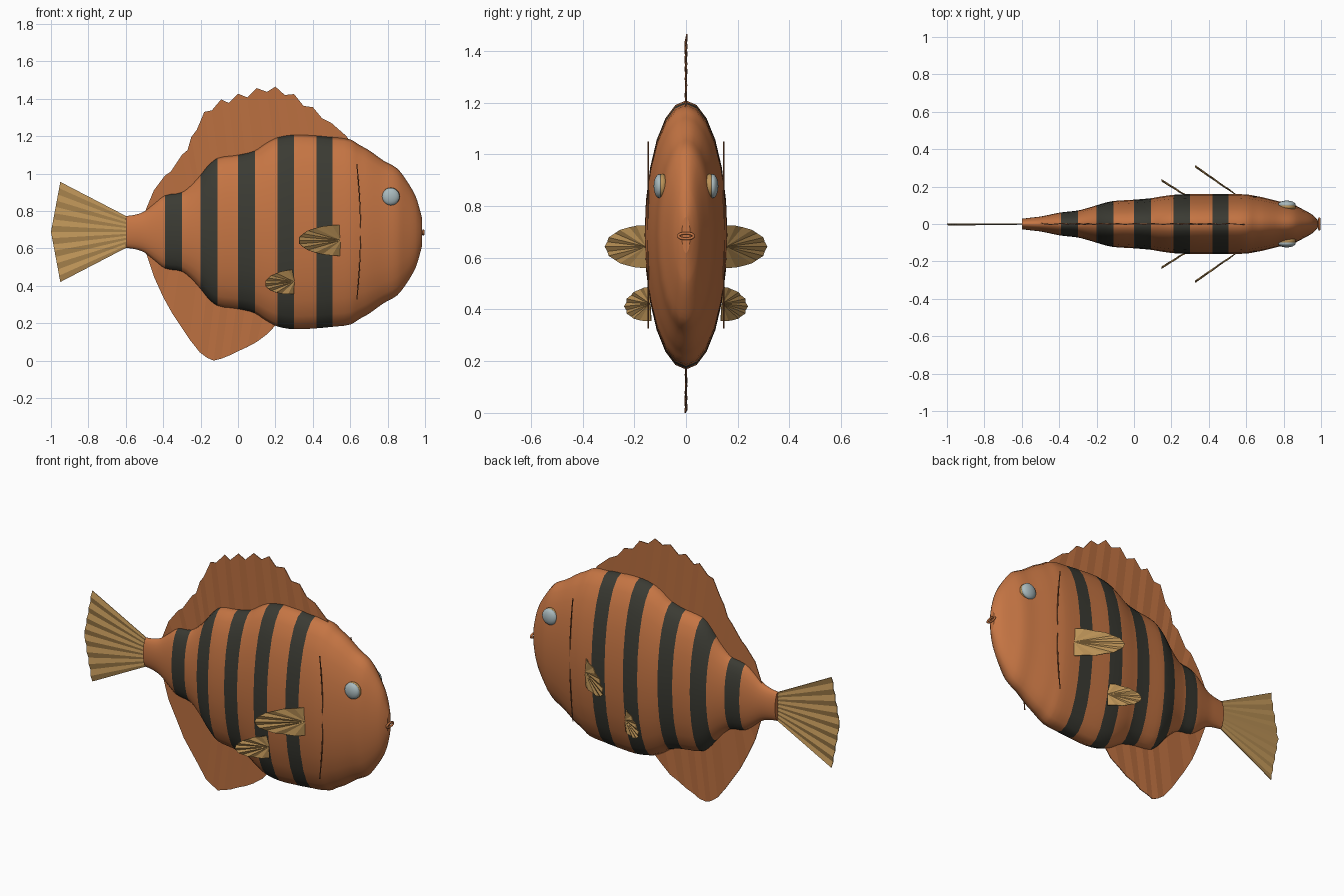
import bpy, bmesh, math
from mathutils import Vector, Matrix

if "Cube" in bpy.data.objects:
    bpy.data.objects.remove(bpy.data.objects["Cube"])

CZ = 0.688  # height of the body axis


def material(name, rgb):
    m = bpy.data.materials.new(name)
    m.diffuse_color = (*rgb, 1)
    m.use_nodes = True
    m.node_tree.nodes["Principled BSDF"].inputs["Base Color"].default_value = m.diffuse_color
    return m


ORANGE = material("body orange", (0.56, 0.178, 0.057))
DARK = material("stripe charcoal", (0.043, 0.043, 0.033))
FIN = material("fin orange", (0.50, 0.162, 0.052))
TAN = material("fin tan", (0.50, 0.29, 0.095))
SILVER = material("eye silver", (0.40, 0.49, 0.51))
BROWN = material("gill brown", (0.24, 0.085, 0.03))


def add_object(name, bm, mats, smooth=False):
    bmesh.ops.recalc_face_normals(bm, faces=bm.faces)
    me = bpy.data.meshes.new(name)
    bm.to_mesh(me)
    bm.free()
    for m in mats:
        me.materials.append(m)
    for p in me.polygons:
        p.use_smooth = smooth and len(p.vertices) < 5
    ob = bpy.data.objects.new(name, me)
    bpy.context.collection.objects.link(ob)
    return ob


def mirror(ob):
    mod = ob.modifiers.new("other side", 'MIRROR')
    mod.use_axis = (False, True, False)
    mod.use_mirror_merge = False


def strip(name, inner, outer, mat, both_sides=False):
    """Thin pleated sheet between two rows of points."""
    bm = bmesh.new()
    a = [bm.verts.new(p) for p in inner]
    b = [bm.verts.new(p) for p in outer]
    for i in range(len(a) - 1):
        bm.faces.new((a[i], a[i + 1], b[i + 1], b[i]))
    ob = add_object(name, bm, [mat])
    mod = ob.modifiers.new("thickness", 'SOLIDIFY')
    mod.thickness, mod.offset = 0.004, 0
    if both_sides:
        mirror(ob)
    return ob


# Body: elliptical rings (x, half height, half width), smoothed between stations
stations = [
    (-.60, .085, .028), (-.55, .092, .034), (-.50, .110, .040), (-.45, .150, .050),
    (-.39, .195, .062), (-.30, .212, .072), (-.25, .250, .085), (-.20, .305, .100),
    (-.16, .355, .112), (-.11, .395, .123), (0, .412, .130), (.09, .435, .138),
    (.15, .475, .148), (.21, .505, .156), (.30, .520, .160), (.42, .515, .160),
    (.505, .507, .160), (.60, .495, .158), (.65, .465, .150), (.70, .437, .140),
    (.78, .380, .120), (.85, .340, .105), (.90, .277, .080), (.95, .190, .052),
    (.972, .120, .033), (.985, .070, .016)]
stripes = [(-.39, -.30), (-.20, -.11), (0, .09), (.21, .30), (.42, .505)]
S = [Vector(s) for s in stations]


def half_height(x):
    for p, q in zip(S, S[1:]):
        if p.x <= x <= q.x:
            return p.y + (q.y - p.y) * (x - p.x) / (q.x - p.x)
    return S[0].y


rings = []
for i in range(len(S) - 1):
    p, q = S[i], S[i + 1]
    o, r = S[max(i - 1, 0)], S[min(i + 2, len(S) - 1)]
    dx = q.x - p.x
    m0, m1 = (q - o) * (dx / (q.x - o.x)), (r - p) * (dx / (r.x - p.x))
    for k in range(3):
        t = k / 3
        v = (p * (2*t**3 - 3*t**2 + 1) + m0 * (t**3 - 2*t**2 + t)
             + q * (3*t**2 - 2*t**3) + m1 * (t**3 - t**2))
        rings.append(v)
rings.append(S[-1])

N = 24
bm = bmesh.new()
loops = [[bm.verts.new((x, w * math.sin(2*math.pi*j/N), CZ + h * math.cos(2*math.pi*j/N)))
          for j in range(N)] for x, h, w in rings]
for a, b in zip(loops, loops[1:]):
    for j in range(N):
        f = bm.faces.new((a[j], a[(j+1) % N], b[(j+1) % N], b[j]))
        x = f.calc_center_median().x
        f.material_index = int(any(lo < x < hi for lo, hi in stripes))
bm.faces.new(loops[0])
bm.faces.new(loops[-1])
add_object("body", bm, [ORANGE, DARK], smooth=True)

# Dorsal and anal fins: outline points joined to a line inside the body
dorsal = [(-.50, .79), (-.45, .91), (-.39, .99), (-.36, 1.01), (-.30, 1.10), (-.27, 1.125),
          (-.25, 1.195), (-.22, 1.235), (-.18, 1.33), (-.14, 1.338), (-.09, 1.397),
          (-.05, 1.378), (0, 1.427), (.05, 1.407), (.10, 1.457), (.155, 1.437), (.20, 1.465),
          (.25, 1.42), (.30, 1.425), (.35, 1.362), (.40, 1.355), (.45, 1.295), (.50, 1.27),
          (.58, 1.20)]
anal = [(-.49, .57), (-.45, .45), (-.40, .34), (-.35, .25), (-.26, .115), (-.205, .045),
        (-.165, .015), (-.13, 0), (-.09, .01), (-.045, .028), (0, .05), (.05, .073),
        (.10, .10), (.16, .145), (.21, .20)]
for name, outline, side in (("dorsal_fin", dorsal, 1), ("anal_fin", anal, -1)):
    outer = [(x, .003 * (-1)**i, z) for i, (x, z) in enumerate(outline)]
    inner = [(x + .04, 0, CZ + side * (half_height(x + .04) - .035)) for x, z in outline]
    strip(name, inner, outer, FIN)

# Tail fin: pleated fan
inner, outer = [], []
for i in range(17):
    t = i / 8 - 1
    y = .004 * (-1)**i
    inner.append((-.59, y * .4, CZ + .08 * t))
    outer.append((-1 + .05 * abs(t), y - .002, CZ + .267 * t))
strip("tail_fin", inner, outer, TAN)

# Paired fins: half-ellipse pleated fans sweeping back from the root
for name, root, sweep, hz in (
        ("pectoral_fins", (.55, -.153, .643), (-.225, -.157, 0), .083),
        ("pelvic_fins", (.30, -.138, .422), (-.155, -.097, -.01), .066)):
    root, sweep = Vector(root), Vector(sweep)
    normal = sweep.cross(Vector((0, 0, 1))).normalized()
    inner, outer = [], []
    for i in range(15):
        a = math.pi * (i / 14 - .5)
        d = sweep * math.cos(a) + Vector((0, 0, hz * math.sin(a)))
        inner.append(root + d * .04)
        outer.append(root + d + normal * .004 * (-1)**i)
    strip(name, inner, outer, TAN, both_sides=True)

# Eyes: tan socket with a silver lens outside it
for name, y, r, depth, mat in (("eye_sockets", -.092, .048, .026, TAN),
                               ("eye_lenses", -.103, .047, .022, SILVER)):
    bm = bmesh.new()
    bmesh.ops.create_uvsphere(bm, u_segments=20, v_segments=12, radius=1)
    bm.transform(Matrix.Translation((.817, y, .877)) @ Matrix.Diagonal((r, depth, r, 1))
                 @ Matrix.Rotation(math.pi / 2, 4, 'X'))
    mirror(add_object(name, bm, [mat], smooth=True))


def tube(name, pts, radius, mat, cyclic=False):
    cu = bpy.data.curves.new(name, 'CURVE')
    cu.dimensions = '3D'
    cu.bevel_depth, cu.bevel_resolution = radius, 1
    sp = cu.splines.new('POLY')
    sp.points.add(len(pts) - 1)
    for p, co in zip(sp.points, pts):
        p.co = (*co, 1)
    sp.use_cyclic_u = cyclic
    cu.materials.append(mat)
    ob = bpy.data.objects.new(name, cu)
    bpy.context.collection.objects.link(ob)


# Gill lines
for name, s in (("gill_line_right", -1), ("gill_line_left", 1)):
    tube(name, [(.635 + .02 * (1 - t*t), s * .146, CZ + .362 * t)
                for t in (i / 8 - 1 for i in range(17))], .003, BROWN)

# Mouth: small flattened lip ring
tube("mouth", [(.991, .03 * math.cos(a), CZ - .004 + .011 * math.sin(a))
               for a in (2 * math.pi * i / 20 for i in range(20))], .006, ORANGE, True)
